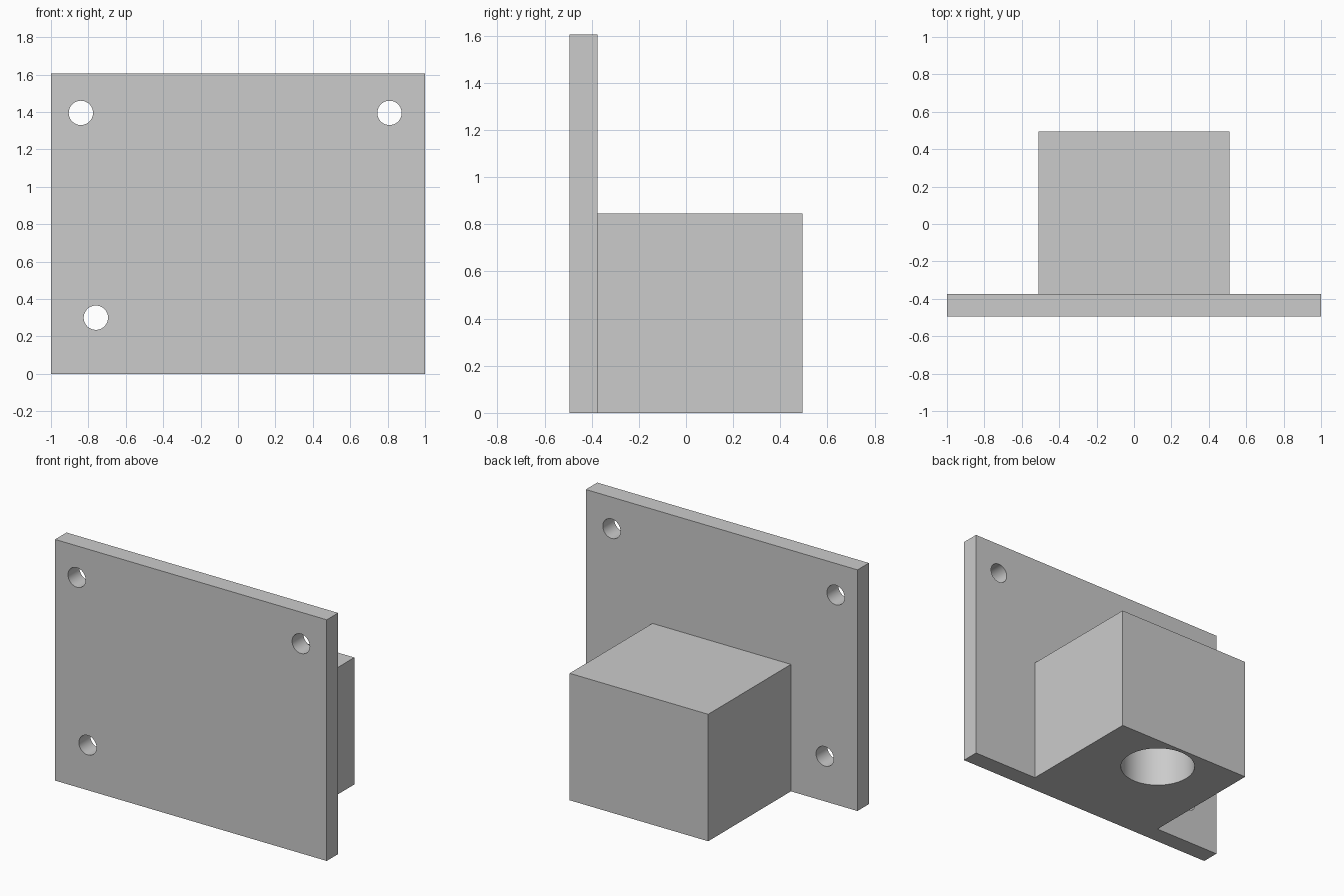
import bpy
import math

default = bpy.data.objects.get("Cube")
if default:
    bpy.data.objects.remove(default, do_unlink=True)

grey = bpy.data.materials.new("light_grey")
grey.use_nodes = True
colour = (0.6, 0.6, 0.6, 1)
grey.diffuse_color = colour
grey.node_tree.nodes["Principled BSDF"].inputs["Base Color"].default_value = colour


def box(name, low, high):
    """Box spanning two opposite corners."""
    centre = [(a + b) / 2 for a, b in zip(low, high)]
    bpy.ops.mesh.primitive_cube_add(size=1, location=centre)
    part = bpy.context.object
    part.name = name
    part.scale = [b - a for a, b in zip(low, high)]
    bpy.ops.object.transform_apply(location=True, rotation=True, scale=True)
    part.data.materials.append(grey)
    return part


def bore(part, centre, radius, depth, tilt=0):
    """Cut a round hole, then drop the cutter."""
    bpy.ops.mesh.primitive_cylinder_add(vertices=64, radius=radius, depth=depth,
                                        location=centre, rotation=(tilt, 0, 0))
    cutter = bpy.context.object
    cutter.name = "hole_cutter"
    cutter.hide_render = True
    cutter.data.materials.append(grey)
    mod = part.modifiers.new("hole", "BOOLEAN")
    mod.operation = "DIFFERENCE"
    mod.solver = "EXACT"
    mod.object = cutter
    bpy.context.view_layer.objects.active = part
    bpy.ops.object.modifier_apply(modifier=mod.name)
    bpy.data.objects.remove(cutter, do_unlink=True)


# Upright mounting plate with three screw holes
back_y, front_y = -0.375, -0.495
plate = box("mounting_plate", (-1, front_y, 0), (1, back_y, 1.605))
for x, z in ((-0.84, 1.395), (0.81, 1.395), (-0.76, 0.3)):
    bore(plate, (x, (front_y + back_y) / 2, z), 0.065, 0.4, math.pi / 2)

# Socket block behind the plate, with a blind hole opening downwards
block = box("socket_block", (-0.51, back_y, 0), (0.51, 0.495, 0.845))
hole_depth = 0.72
bore(block, (0, 0.235, 0), 0.235, 2 * hole_depth)

# Smooth bores, sharp box edges
for part in (plate, block):
    bpy.ops.object.select_all(action="DESELECT")
    part.select_set(True)
    bpy.context.view_layer.objects.active = part
    bpy.ops.object.shade_smooth_by_angle(angle=math.radians(30))
